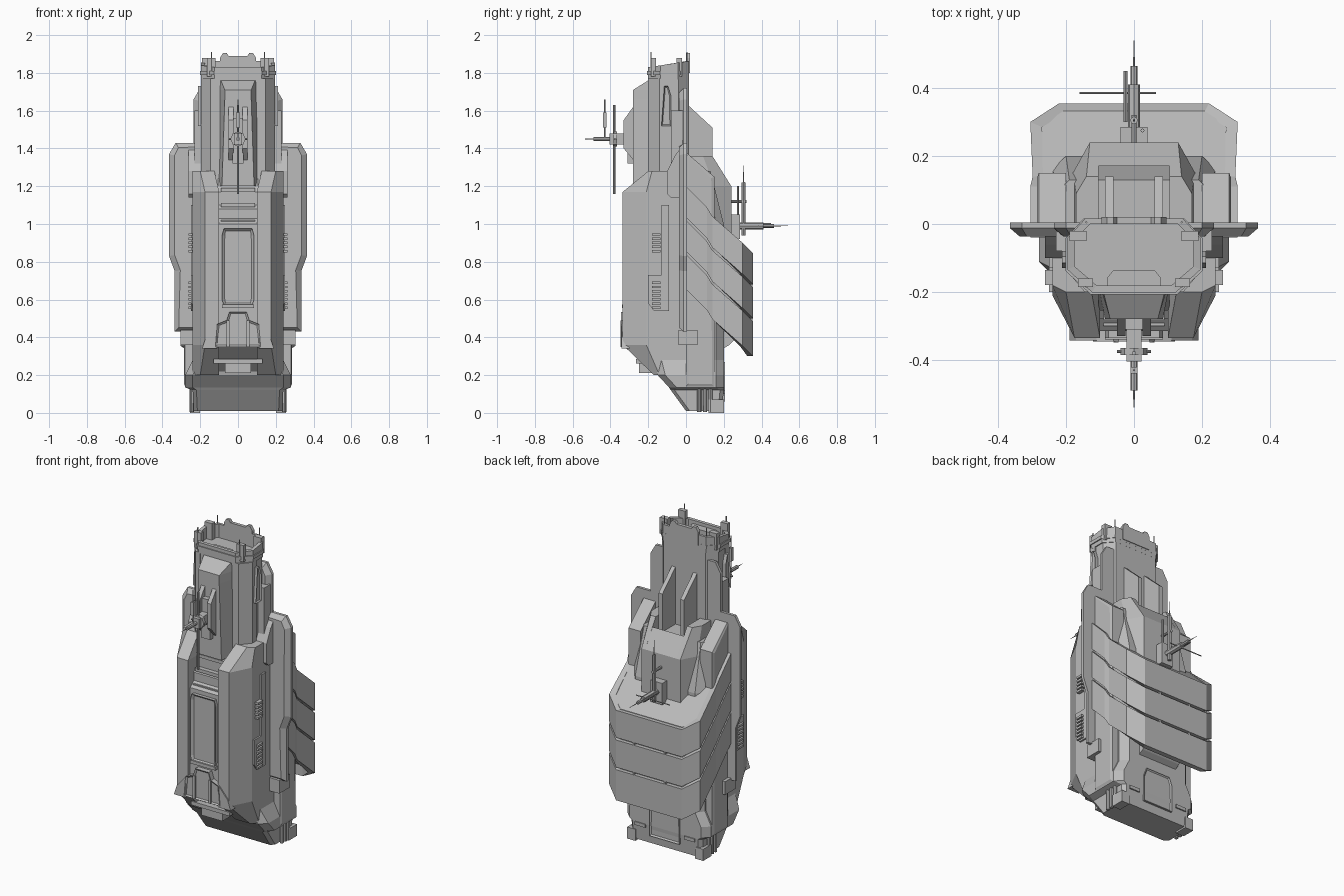
import bpy, bmesh, math
from mathutils import Vector

if "Cube" in bpy.data.objects:
    bpy.data.objects.remove(bpy.data.objects["Cube"])

grey = bpy.data.materials.new("hull grey")
grey.use_nodes = True
COLOR = (0.5, 0.5, 0.5, 1)
grey.diffuse_color = COLOR
grey.node_tree.nodes["Principled BSDF"].inputs["Base Color"].default_value = COLOR


def finish(name, bm, mirror=False):
    """Turn a bmesh into an object, optionally doubled across x = 0."""
    if mirror:
        copy = bmesh.ops.duplicate(bm, geom=bm.verts[:] + bm.edges[:] + bm.faces[:])
        for v in copy["geom"]:
            if isinstance(v, bmesh.types.BMVert):
                v.co.x *= -1
    bmesh.ops.recalc_face_normals(bm, faces=bm.faces[:])
    mesh = bpy.data.meshes.new(name)
    bm.to_mesh(mesh)
    bm.free()
    mesh.materials.append(grey)
    ob = bpy.data.objects.new(name, mesh)
    bpy.context.scene.collection.objects.link(ob)
    return ob


def sym(half):
    return half + [(-x, y) for x, y in reversed(half) if x > 0]


def stack(rings):
    """Bridge equal-length loops of 3D points and cap both ends."""
    bm = bmesh.new()
    loops = [[bm.verts.new(p) for p in r] for r in rings]
    n = len(loops[0])
    for a, b in zip(loops, loops[1:]):
        for i in range(n):
            j = (i + 1) % n
            bm.faces.new((a[i], a[j], b[j], b[i]))
    caps = [bm.faces.new(loops[0]), bm.faces.new(loops[-1])]
    bmesh.ops.recalc_face_normals(bm, faces=bm.faces[:])
    return bm, caps


def loft(name, sections, mirror=False):
    bm, _ = stack([[(x, y, z) for x, y in pts] for z, pts in sections])
    return finish(name, bm, mirror)


def prism(name, pts, axis, lo, hi, mirror=False, inset=None, cap=0):
    place = {"x": lambda a, b, t: (t, a, b), "y": lambda a, b, t: (a, t, b),
             "z": lambda a, b, t: (a, b, t)}[axis]
    bm, caps = stack([[place(a, b, t) for a, b in pts] for t in (lo, hi)])
    if inset:
        bmesh.ops.inset_region(bm, faces=[caps[cap]], thickness=inset[0], depth=inset[1])
    return finish(name, bm, mirror)


def box(name, x, y, z, mirror=False):
    return prism(name, [(x[0], y[0]), (x[1], y[0]), (x[1], y[1]), (x[0], y[1])], "z", z[0], z[1], mirror)


def rod(name, p, q, r, r2=None, sides=8):
    p, q = Vector(p), Vector(q)
    bm = bmesh.new()
    bmesh.ops.create_cone(bm, cap_ends=True, segments=sides, radius1=r,
                          radius2=r if r2 is None else r2, depth=(q - p).length)
    turn = (q - p).to_track_quat("Z", "Y").to_matrix()
    for v in bm.verts:
        v.co = turn @ v.co + (p + q) / 2
    return finish(name, bm)


def wall(name, path, inner, low, high, closed):
    """Thin wall along a path, with bottom and top heights as functions of y."""
    bm = bmesh.new()
    cols = [[bm.verts.new(v) for v in ((x, y, low(y)), (x, y, high(y)), (u, w, high(y)), (u, w, low(y)))]
            for (x, y), (u, w) in zip(path, inner)]
    pairs = list(zip(cols, cols[1:])) + ([(cols[-1], cols[0])] if closed else [])
    for a, b in pairs:
        for i in range(4):
            j = (i + 1) % 4
            bm.faces.new((a[i], b[i], b[j], a[j]))
    if not closed:
        bm.faces.new(cols[0])
        bm.faces.new(cols[-1])
    return finish(name, bm)


def octagon(hw, y0, y1, c):
    return sym([(hw - c, y0), (hw, y0 + c), (hw, y1 - c), (hw - c, y1)])


# Lower core with sloping foot
loft("core_hull", [(0.01, octagon(0.235, 0, 0.19, 0.02)), (0.12, octagon(0.24, -0.08, 0.2, 0.02)),
                   (0.135, octagon(0.28, -0.09, 0.2, 0.04)), (0.2, octagon(0.28, -0.15, 0.2, 0.04)),
                   (0.28, octagon(0.24, -0.17, 0.2, 0.04)), (1.0, octagon(0.24, -0.17, 0.2, 0.04)),
                   (1.28, octagon(0.22, -0.17, 0.13, 0.03))])

# Front hull: two shoulder pillars and a stepped centre
def pillar(inner, fw, yf, ym):
    return [(inner, yf), (fw, yf), (0.24, ym), (0.24, 0), (inner, 0)]

loft("front_pillars", [(0.2, pillar(0.1, 0.2, -0.17, -0.14)), (0.36, pillar(0.1, 0.175, -0.335, -0.21)),
                       (1.17, pillar(0.1, 0.175, -0.335, -0.21)),
                       (1.28, pillar(0.125, 0.2, -0.2, -0.18))], True)
prism("front_center", [(0, 0.22), (-0.16, 0.22), (-0.315, 0.36), (-0.315, 1.0), (-0.28, 1.03), (-0.28, 1.08),
                       (-0.255, 1.1), (-0.255, 1.17), (-0.2, 1.24), (0, 1.24)], "x", -0.105, 0.105)
for z in (1.0, 1.09, 1.17):
    box("center_step", (-0.09, 0.09), (-0.3 + (z - 1) * 0.2, -0.2), (z, z + 0.02))
prism("front_panel", sym([(0.075, 0.57), (0.085, 0.6), (0.085, 0.94), (0.075, 0.975)]), "y",
      -0.335, -0.3, inset=(0.015, -0.012))
box("panel_sill", (-0.085, 0.085), (-0.34, -0.3), (0.555, 0.575))

# Armoured toe at the bottom of the front
prism("toe_guard", sym([(0.12, 0.35), (0.11, 0.47), (0.06, 0.49), (0.045, 0.535)]), "y",
      -0.345, -0.3, inset=(0.012, -0.008))
box("toe_divider", (0.045, 0.06), (-0.348, -0.3), (0.35, 0.49), True)
prism("toe_wings", [(0.11, 0.34), (0.19, 0.34), (0.17, 0.4), (0.11, 0.47)], "y", -0.342, -0.3, True)
box("lower_bar", (-0.13, 0.13), (-0.265, -0.18), (0.262, 0.285))
box("lower_hatch", (-0.07, 0.07), (-0.25, -0.15), (0.21, 0.265))

# Broad side plate with chamfered front rim
prism("wing_plate", sym([(0.335, 0.43), (0.335, 0.75), (0.365, 0.83), (0.365, 1.37), (0.33, 1.43),
                         (0.235, 1.43), (0.235, 1.66), (0.2, 1.72)]), "y", -0.012, 0.005, inset=(0.03, 0.025))

# Side slabs, foot pads and pipes
prism("side_slabs", [(0, 0.14), (0.15, 0.14), (0.15, 1.25), (0, 1.38)], "x", 0.2, 0.28, True,
      inset=(0.018, 0.006), cap=1)
box("side_skirt", (0.22, 0.305), (-0.04, 0.06), (0.36, 0.44), True)
box("foot_block", (0.2, 0.255), (0.12, 0.2), (0.0, 0.07), True)
for y in (0.07, 0.1, 0.13):
    for x in (-0.245, 0.245):
        rod("foot_pipe", (x, y, 0.005), (x, y, 0.15), 0.011)

# Ribs, pods and panels on the flanks
for start, count in ((0.55, 7), (0.85, 5)):
    for i in range(count):
        box("vent_rib", (0.23, 0.262), (-0.18, -0.135), (start + i * 0.022, start + i * 0.022 + 0.013), True)
prism("flank_panel", [(-0.2, 0.58), (-0.17, 0.54), (-0.09, 0.54), (-0.09, 1.1), (-0.13, 1.1), (-0.13, 0.73),
                      (-0.2, 0.73)], "x", 0.23, 0.25, True)
prism("shoulder_pod", [(-0.1, 1.16), (-0.08, 1.14), (-0.03, 1.14), (-0.03, 1.4), (-0.06, 1.36), (-0.1, 1.28)],
      "x", 0.18, 0.262, True)

# Tower with open top
tower = sym([(0.12, -0.195), (0.19, -0.13), (0.19, -0.04), (0.14, 0.015)])
wide = [(x * 1.03, y * 1.03) for x, y in tower]
inside = [(x * 0.92, -0.09 + (y + 0.09) * 0.86) for x, y in tower]
prism("tower", tower, "z", 1.15, 1.78)
wall("tower_rim", wide, inside, lambda y: 1.765, lambda y: 1.86 + y * 0.15, True)
wall("tower_belt", [(x * 1.03, y * 1.03) for x, y in wide], inside, lambda y: 1.79, lambda y: 1.81, True)
box("rim_post", (0.14, 0.19), (-0.05, -0.02), (1.78, 1.88), True)
box("front_rim_post", (0.12, 0.165), (-0.185, -0.16), (1.78, 1.88), True)
prism("rim_crest", sym([(0.095, 1.8), (0.095, 1.88), (0.08, 1.905), (0.06, 1.905), (0.05, 1.89)]), "y", 0.0, 0.02)
prism("bridge_arch", sym([(0.08, -0.185), (0.08, -0.16), (0.06, -0.135)]), "z", 1.77, 1.81)
for x in (-0.14, 0.14):
    rod("rim_aerial", (x, 0.005, 1.8), (x, 0.005, 1.91), 0.003)
    rod("front_aerial", (x, -0.185, 1.8), (x, -0.185, 1.91), 0.003)
prism("tower_strips", [(0.115, -0.2), (0.145, -0.2), (0.195, -0.14), (0.195, -0.1), (0.115, -0.1)],
      "z", 1.2, 1.77, True)
prism("tower_blister", [(-0.13, 1.52), (-0.08, 1.52), (-0.08, 1.68), (-0.095, 1.73), (-0.115, 1.73)],
      "x", 0.18, 0.212, True, inset=(0.008, -0.008), cap=1)
box("tower_side_box", (0.18, 0.23), (-0.08, -0.01), (1.28, 1.6), True)

# Prow block on the front of the tower
loft("tower_prow", [(1.2, sym([(0.085, -0.28), (0.11, -0.15)])), (1.66, sym([(0.07, -0.28), (0.11, -0.15)])),
                    (1.71, sym([(0.07, -0.28), (0.11, -0.15)])), (1.76, sym([(0.09, -0.2), (0.11, -0.15)]))])
prism("prow_jaw", [(-0.25, 1.3), (-0.28, 1.34), (-0.33, 1.4), (-0.33, 1.55), (-0.28, 1.62), (-0.25, 1.62)],
      "x", 0.025, 0.05, True)
box("prow_mount", (-0.03, 0.03), (-0.31, -0.25), (1.32, 1.56))

# Rear fins and the block that holds them
prism("rear_fins", [(0, 1.1), (0.14, 1.1), (0.14, 1.51), (0.01, 1.63), (0, 1.63)], "x", 0.06, 0.085, True)
arm = [(0.105, 0), (0.18, 0), (0.18, 0.15), (0.13, 0.24), (0.105, 0.24)]
loft("rear_block_arms", [(0.85, arm), (1.2, arm), (1.36, [(0.105, 0), (0.17, 0), (0.17, 0.09), (0.14, 0.14),
                                                         (0.105, 0.14)])], True)
prism("rear_block_center", [(0.1, 0.85), (0.24, 0.85), (0.24, 1.2), (0.17, 1.31), (0.17, 1.1), (0.1, 1.1)],
      "x", -0.106, 0.106)

# Three slanted armour bands wrapped around the back
outer = [(0.305, 0.0), (0.305, 0.11), (0.298, 0.14), (0.305, 0.3), (0.22, 0.355)]
inner = [(0.27, 0.0), (0.27, 0.11), (0.268, 0.14), (0.27, 0.285), (0.205, 0.325)]

def drop(y):
    return y + (0.02 if 0.12 < y < 0.29 else 0)

for top, height in ((1.2, 0.165), (1.02, 0.165), (0.84, 0.185)):
    wall("armour_band", sym(outer), sym(inner),
         lambda y: top - height - drop(y), lambda y: top - drop(y), False)
belly = sym([(0.278, 0.0), (0.278, 0.287), (0.208, 0.332)])
loft_mesh, _ = stack([[(x, y, level - y) for x, y in belly] for level in (0.69, 1.18)])
finish("band_core", loft_mesh)
box("band_ribs", (0.1, 0.11), (0.33, 0.352), (0.36, 0.8), True)

# Rear lower box and panels
prism("rear_box", [(0.18, 0.33), (0.23, 0.36), (0.27, 0.4), (0.27, 0.5), (0.18, 0.5)], "x", -0.13, 0.13)
prism("rear_panel", sym([(0.1, 0.06), (0.1, 0.22), (0.08, 0.27)]), "y", 0.18, 0.206, inset=(0.012, -0.008), cap=1)
box("rear_rib", (0.13, 0.2), (0.18, 0.206), (0.1, 0.12), True)

# Front gun
box("front_gun_body", (-0.022, 0.022), (-0.405, -0.3), (1.42, 1.48))
rod("front_gun_barrel", (0, -0.34, 1.45), (0, -0.49, 1.45), 0.011)
rod("front_gun_tip", (0, -0.48, 1.45), (0, -0.54, 1.45), 0.004, 0.001)
rod("front_gun_keel", (0, -0.38, 1.16), (0, -0.38, 1.63), 0.006)
rod("front_gun_mast", (0, -0.43, 1.45), (0, -0.43, 1.66), 0.003)
box("front_gun_mast_block", (-0.01, 0.01), (-0.44, -0.42), (1.51, 1.59))
rod("front_gun_crossbar", (-0.05, -0.375, 1.45), (0.05, -0.375, 1.45), 0.005)
rod("front_gun_collar", (0, -0.365, 1.45), (0, -0.385, 1.45), 0.04)

# Rear gun
box("rear_gun_base", (-0.04, 0.04), (0.22, 0.285), (0.92, 1.05))
rod("rear_gun_barrel", (0, 0.26, 0.99), (0, 0.41, 0.99), 0.018)
rod("rear_gun_muzzle", (0, 0.4, 0.99), (0, 0.465, 0.99), 0.01)
rod("rear_gun_tip", (0, 0.46, 0.99), (0, 0.54, 0.99), 0.003, 0.001)
rod("rear_gun_mast", (0, 0.305, 0.94), (0, 0.305, 1.22), 0.011)
rod("rear_gun_spike", (0, 0.305, 1.2), (0, 0.305, 1.31), 0.004, 0.001)
rod("rear_gun_side_mast", (0.025, 0.275, 0.94), (0.025, 0.275, 1.2), 0.006)
rod("rear_gun_tube", (-0.025, 0.3, 1.0), (-0.025, 0.45, 1.0), 0.006)
rod("rear_gun_needle", (-0.16, 0.385, 0.99), (0.065, 0.385, 0.99), 0.003)
rod("rear_gun_arm", (0, 0.24, 1.12), (0, 0.32, 1.12), 0.008)
